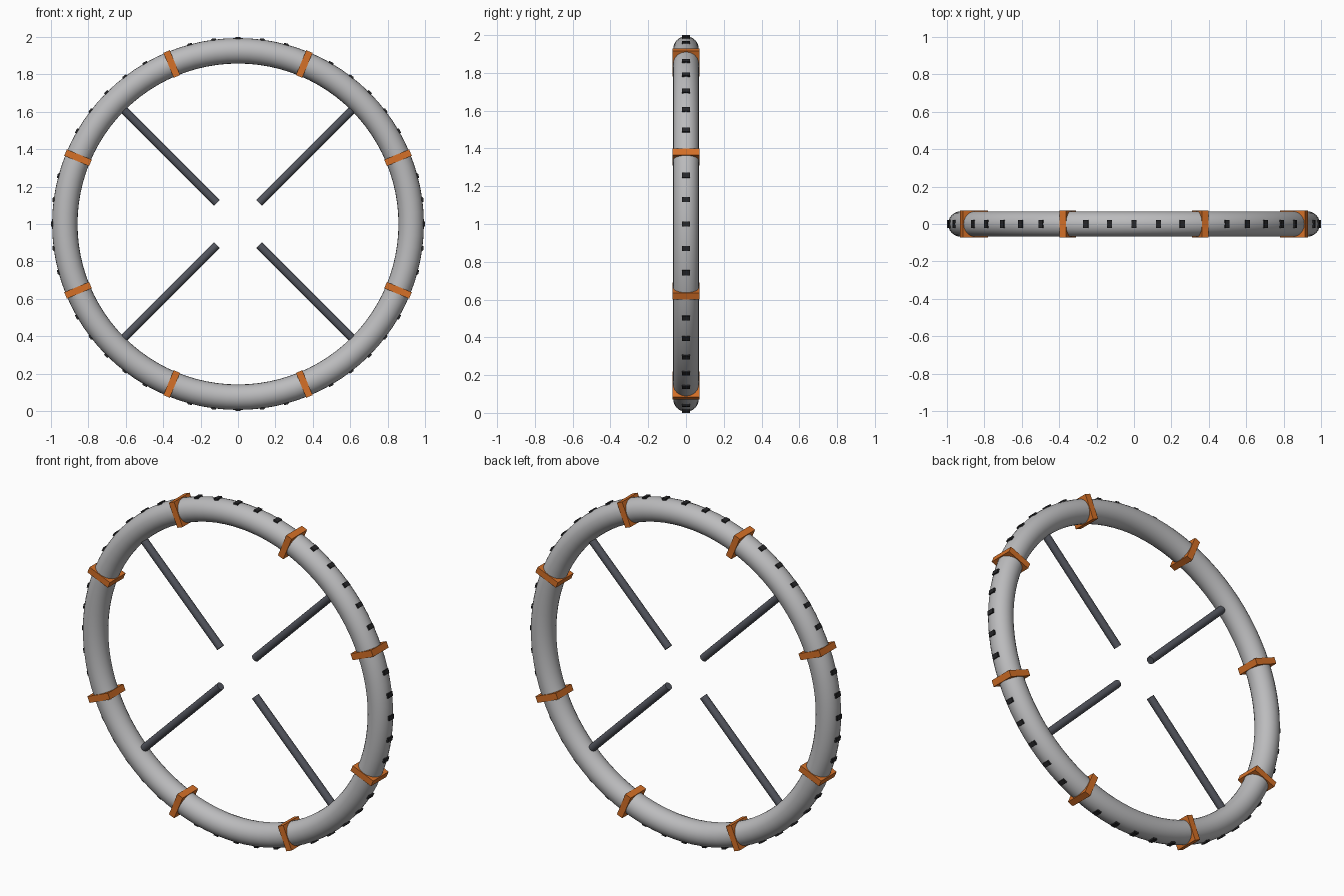
import bpy, math
from mathutils import Matrix, Vector

if "Cube" in bpy.data.objects:
    bpy.data.objects.remove(bpy.data.objects["Cube"])

MAJOR, MINOR = 0.926, 0.068
CENTRE = Matrix.Translation((0, 0, 1))


def material(name, rgb):
    m = bpy.data.materials.new(name)
    m.diffuse_color = (*rgb, 1)
    m.use_nodes = True
    m.node_tree.nodes["Principled BSDF"].inputs["Base Color"].default_value = m.diffuse_color
    return m


grey = material("light grey", (0.50, 0.50, 0.51))
orange = material("orange", (0.66, 0.16, 0.02))
slate = material("slate grey", (0.085, 0.09, 0.11))
black = material("near black", (0.02, 0.02, 0.022))


def finish(name, mat, smooth=False):
    ob = bpy.context.object
    ob.name = name
    ob.data.materials.append(mat)
    if smooth:
        bpy.ops.object.shade_smooth_by_angle(angle=math.radians(40))
    return ob


def on_ring(angle, radius):
    """Frame at an angle round the ring, local x pointing outwards."""
    return CENTRE @ Matrix.Rotation(-angle, 4, 'Y') @ Matrix.Translation((radius, 0, 0))


def block(name, mat, angle, radius, size):
    bpy.ops.mesh.primitive_cube_add(size=1)
    ob = finish(name, mat)
    ob.data.transform(Matrix.Diagonal((*size, 1)))
    ob.matrix_world = on_ring(angle, radius)


# Main ring
bpy.ops.mesh.primitive_torus_add(major_radius=MAJOR, minor_radius=MINOR,
                                 major_segments=96, minor_segments=24)
ring = finish("ring", grey, True)
ring.matrix_world = CENTRE @ Matrix.Rotation(math.pi / 2, 4, 'X')

# Square collars, eight round the ring
for i in range(8):
    block("collar", orange, math.radians(22.5 + 45 * i), MAJOR, (0.144, 0.144, 0.037))

# Small dark plates round the rim, left out where collars cover them
for i in range(48):
    if i % 6 != 3:
        block("rim_plate", black, math.radians(7.5 * i), 0.995, (0.01, 0.042, 0.026))

# Four diagonal spokes that stop short of the centre
R_IN, R_OUT = 0.16, 0.863
for i in range(4):
    bpy.ops.mesh.primitive_cylinder_add(vertices=16, radius=0.022, depth=R_OUT - R_IN)
    spoke = finish("spoke", slate, True)
    spoke.matrix_world = (on_ring(math.radians(45 + 90 * i), (R_IN + R_OUT) / 2)
                          @ Matrix.Rotation(math.pi / 2, 4, 'Y'))
